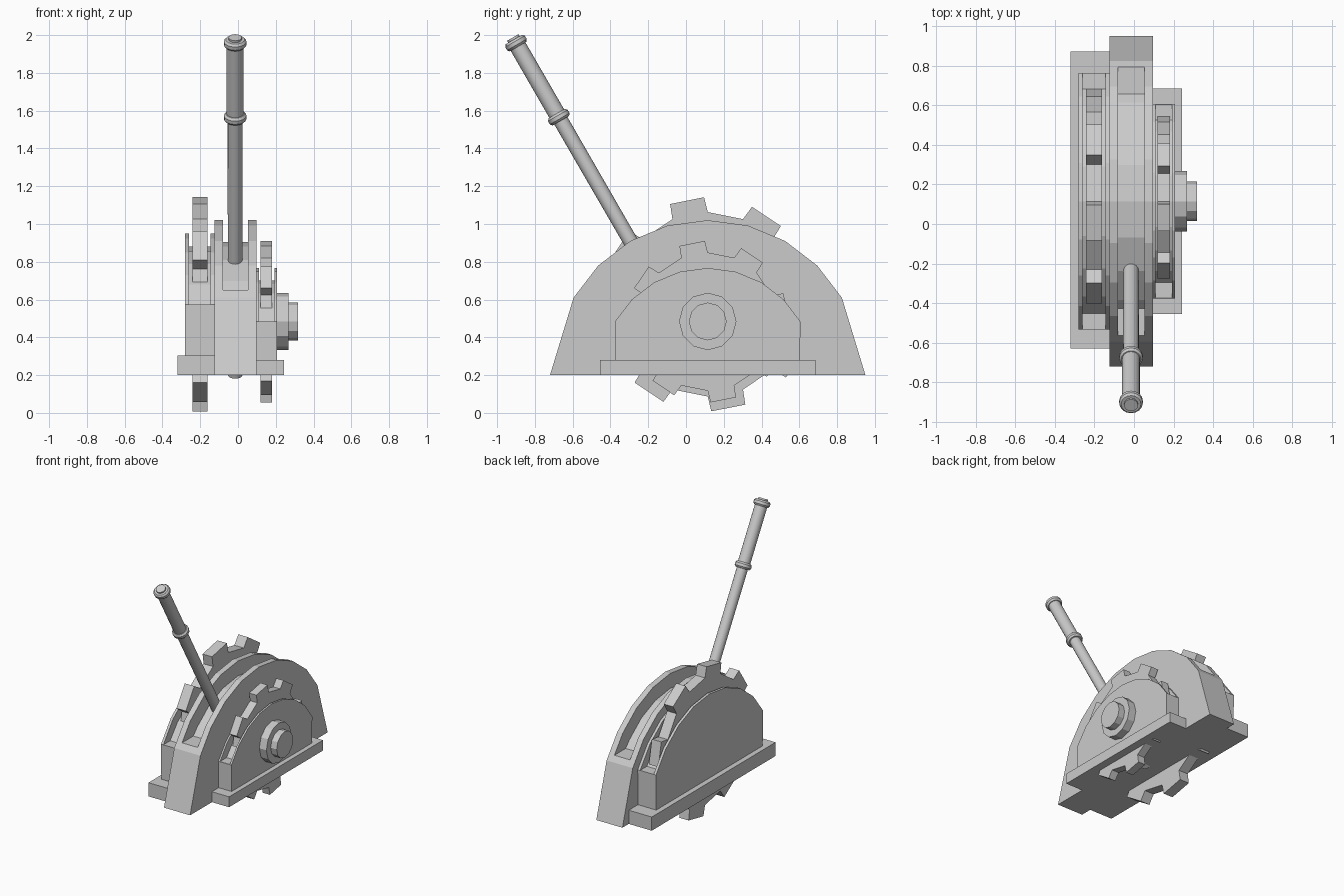
import bpy, bmesh, math
from mathutils import Matrix, Vector

if "Cube" in bpy.data.objects:
    bpy.data.objects.remove(bpy.data.objects["Cube"])

CY, BASE = 0.115, 0.2          # shared centre line (y) and housing floor (z)


def polar(r, deg, cz=BASE):
    a = math.radians(deg)
    return (CY + r * math.cos(a), cz + r * math.sin(a))


def prism(name, pts, x0, x1):
    """Extrude a (y, z) outline from x0 to x1."""
    bm = bmesh.new()
    f = bm.faces.new([bm.verts.new((x0, y, z)) for y, z in pts])
    ext = bmesh.ops.extrude_face_region(bm, geom=[f])
    vs = [v for v in ext["geom"] if isinstance(v, bmesh.types.BMVert)]
    bmesh.ops.translate(bm, verts=vs, vec=(x1 - x0, 0, 0))
    bmesh.ops.recalc_face_normals(bm, faces=bm.faces)
    me = bpy.data.meshes.new(name)
    bm.to_mesh(me)
    bm.free()
    ob = bpy.data.objects.new(name, me)
    bpy.context.collection.objects.link(ob)
    return ob


def cut_slot(ob, R, r, z0, x0, x1):
    """Cut a curved channel with floor radius r into the top of a housing."""
    a = math.degrees(math.asin((z0 - BASE) / r))
    angles = [a] + list(range(45, 136, 15)) + [180 - a]
    pts = [polar(r, d) for d in angles]
    w = R + 0.1
    pts += [(CY - w, z0), (CY - w, 1.5), (CY + w, 1.5), (CY + w, z0)]
    cutter = prism("slot_cutter", pts, x0, x1)
    cutter.hide_render = True
    mod = ob.modifiers.new("slot", 'BOOLEAN')
    mod.operation, mod.solver, mod.object = 'DIFFERENCE', 'EXACT', cutter
    bpy.context.view_layer.objects.active = ob
    bpy.ops.object.modifier_apply(modifier=mod.name)
    bpy.data.objects.remove(cutter)


def housing(name, R, foot, x0, x1, r, z0, s0, s1):
    arc = [polar(R, d) for d in range(30, 151, 15)]
    pts = [(CY + foot, BASE)] + arc + [(CY - foot, BASE)]
    cut_slot(prism(name, pts, x0, x1), R, r, z0, s0, s1)


def gear(name, cz, root, tip, x0, x1):
    """16-sided wheel with every second side pulled out into a tooth."""
    half = math.degrees(math.asin(root * 0.188 / tip))
    pts = []
    for i in range(8):
        c = 11.25 + 45 * i
        pts += [polar(root, c - 11.25, cz), polar(tip, c - half, cz),
                polar(tip, c + half, cz), polar(root, c + 11.25, cz)]
    prism(name, pts, x0, x1)


def plate(name, y0, y1, z1, x0, x1):
    prism(name, [(y0, BASE), (y1, BASE), (y1, z1), (y0, z1)], x0, x1)


# Slotted housings
housing("lever_housing", 0.82, 0.835, -0.125, 0.097, 0.705, 0.65, -0.08, 0.052)
housing("large_gear_housing", 0.75, 0.645, -0.28, -0.125, 0.68, 0.575, -0.26, -0.145)
housing("small_gear_housing", 0.567, 0.487, 0.097, 0.207, 0.50, 0.485, 0.11, 0.193)

# Base plates beside the lever housing
plate("large_base_plate", -0.63, 0.873, 0.305, -0.32, -0.125)
plate("small_base_plate", -0.455, 0.685, 0.28, 0.097, 0.243)

# Gears
gear("large_gear", 0.575, 0.488, 0.567, -0.242, -0.162)
gear("small_gear", 0.483, 0.366, 0.428, 0.12, 0.181)

# Stepped hub
for name, r, x0, x1 in (("hub_outer", 0.152, 0.2, 0.267), ("hub_cap", 0.1, 0.26, 0.318)):
    prism(name, [polar(r, 30 * i, 0.484) for i in range(12)], x0, x1)


# Lever: lathed profile (radius, height), tilted 30 degrees to the front
def collar(h):
    return [(0.05, h - 0.022), (0.06, h - 0.01), (0.06, h + 0.01), (0.05, h + 0.022)]


profile = [(0, 0), (0.038, 0), (0.04, 1.555)] + collar(1.577)
profile += [(0.045, 1.599), (0.045, 2.008)] + collar(2.03)
profile += [(0.035, 2.052), (0.035, 2.064), (0, 2.064)]
bm = bmesh.new()
vs = [bm.verts.new((r, 0, h)) for r, h in profile]
es = [bm.edges.new(p) for p in zip(vs, vs[1:])]
bmesh.ops.spin(bm, geom=vs + es, axis=(0, 0, 1), cent=(0, 0, 0),
               angle=math.tau, steps=16, use_duplicate=False)
bmesh.ops.remove_doubles(bm, verts=bm.verts, dist=0.0005)
bmesh.ops.recalc_face_normals(bm, faces=bm.faces)
bm.transform(Matrix.Translation(Vector((-0.015, CY, BASE))) @ Matrix.Rotation(math.radians(30), 4, 'X'))
me = bpy.data.meshes.new("lever")
bm.to_mesh(me)
bm.free()
lever = bpy.data.objects.new("lever", me)
bpy.context.collection.objects.link(lever)
bpy.ops.object.select_all(action='DESELECT')
lever.select_set(True)
bpy.context.view_layer.objects.active = lever
bpy.ops.object.shade_smooth_by_angle(angle=math.radians(30))
